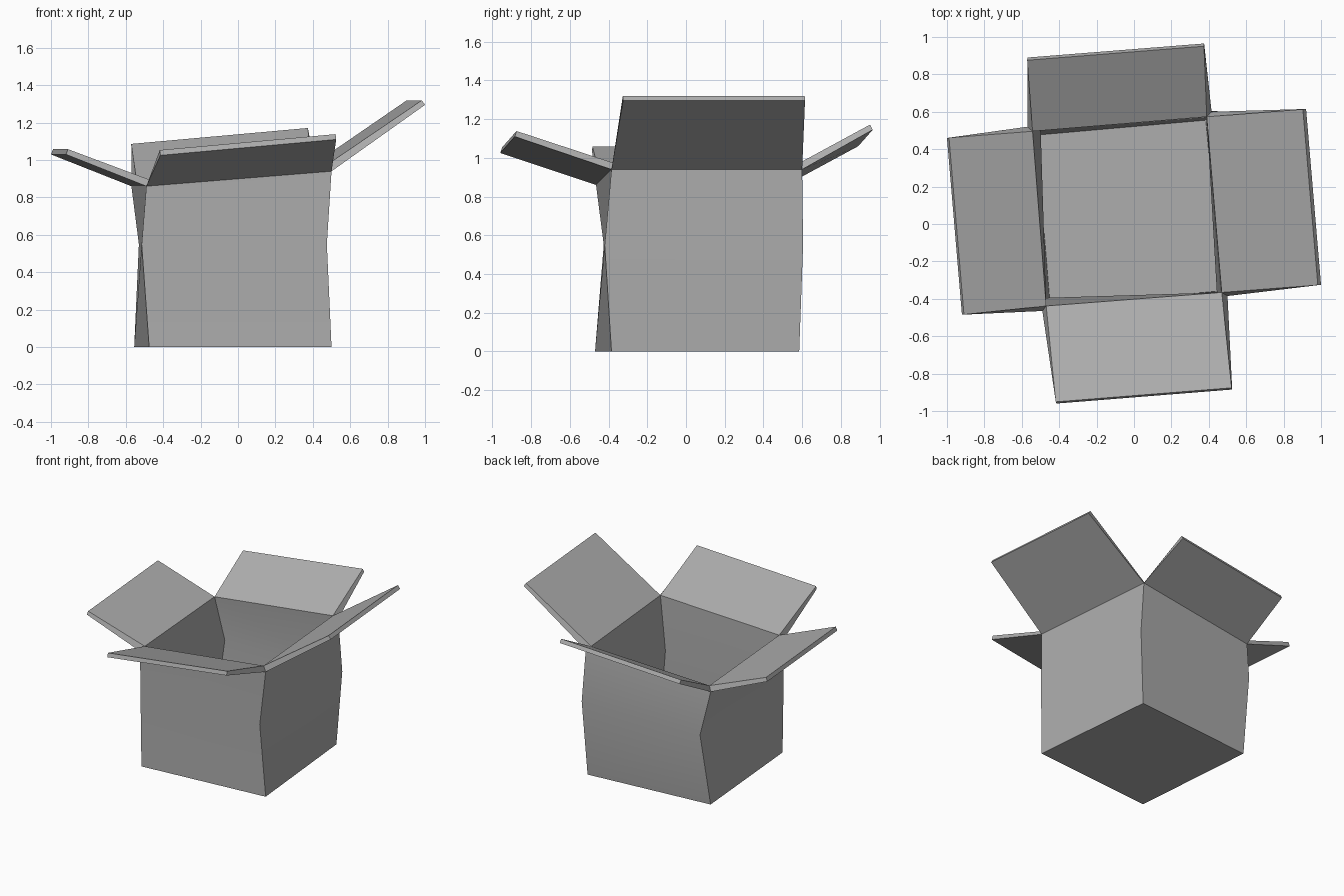
import bpy
import bmesh
import math

cube = bpy.data.objects.get("Cube")
if cube:
    bpy.data.objects.remove(cube, do_unlink=True)

# One plain cardboard colour
grey = bpy.data.materials.new("cardboard grey")
grey.use_nodes = True
colour = (0.42, 0.42, 0.42, 1)
grey.diffuse_color = colour
grey.node_tree.nodes["Principled BSDF"].inputs["Base Color"].default_value = colour

# Corner rings, counter-clockwise from the front corner at -x
base = [(-0.475, -0.47, 0), (0.50, -0.385, 0), (0.41, 0.585, 0), (-0.555, 0.50, 0)]
waist = [(-0.515, -0.425, 0.55), (0.475, -0.42, 0.55),
         (0.445, 0.605, 0.55), (-0.53, 0.59, 0.55)]
rim = [(-0.49, -0.465, 0.86), (0.50, -0.385, 0.94),
       (0.415, 0.60, 0.94), (-0.57, 0.52, 0.86)]

# Outer tip edge of each flap: front, +x side, back, -x side
flap_tips = [
    [(-0.415, -0.96, 1.025), (0.525, -0.885, 1.11)],
    [(1.0, -0.325, 1.295), (0.92, 0.615, 1.295)],
    [(0.375, 0.965, 1.145), (-0.57, 0.89, 1.06)],
    [(-1.0, 0.46, 1.03), (-0.92, -0.485, 1.03)],
]

bm = bmesh.new()
rings = [[bm.verts.new(p) for p in ring] for ring in (base, waist, rim)]

# Floor
bm.faces.new(reversed(rings[0]))

# Walls, folded at the waist
for low, high in zip(rings, rings[1:]):
    for i in range(4):
        j = (i + 1) % 4
        bm.faces.new((low[i], low[j], high[j], high[i]))

# Open flaps hinged on the rim
for i, (start, end) in enumerate(flap_tips):
    j = (i + 1) % 4
    bm.faces.new((rings[2][i], rings[2][j], bm.verts.new(end), bm.verts.new(start)))

mesh = bpy.data.meshes.new("open_box")
bm.to_mesh(mesh)
bm.free()
mesh.materials.append(grey)
box = bpy.data.objects.new("open_box", mesh)
bpy.context.collection.objects.link(box)

# Cardboard thickness, grown inward
bpy.ops.object.select_all(action="DESELECT")
box.select_set(True)
bpy.context.view_layer.objects.active = box
solid = box.modifiers.new("thickness", "SOLIDIFY")
solid.thickness = 0.03
solid.offset = -1
solid.use_even_offset = True
bpy.ops.object.modifier_apply(modifier=solid.name)
bpy.ops.object.shade_smooth_by_angle(angle=math.radians(30))
